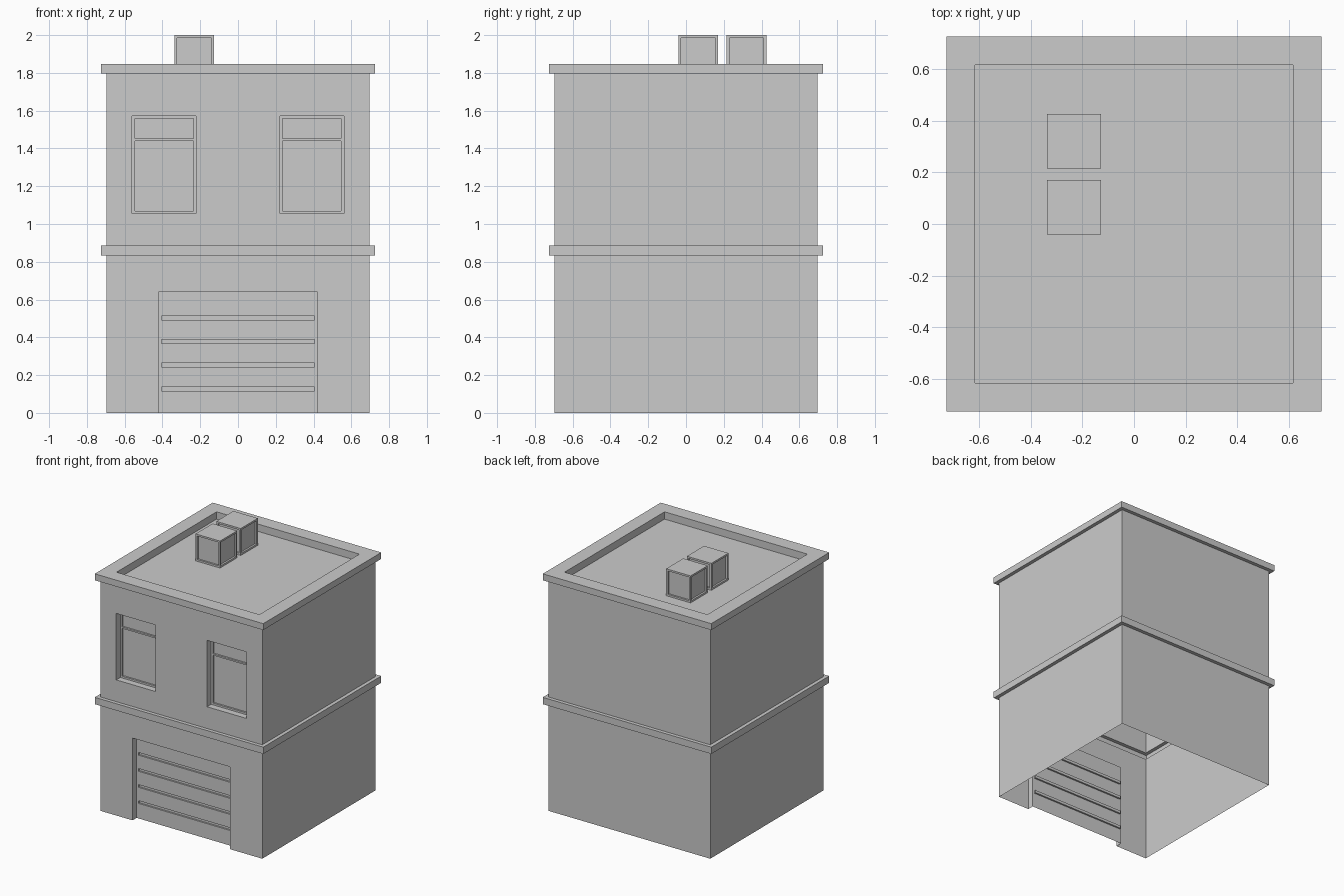
import bpy, bmesh
from mathutils import Matrix

if "Cube" in bpy.data.objects:
    bpy.data.objects.remove(bpy.data.objects["Cube"])

W, BAND, RIM = 0.697, 0.725, 0.615      # wall, ledge and roof-opening half widths
FRONT, DEPTH = -0.697, 0.05             # front wall plane, depth of openings


def square(h, z):
    return [(-h, -h, z), (h, -h, z), (h, h, z), (-h, h, z)]


def rect(x0, x1, z0, z1, y, inset=0.0):
    x0, x1, z0, z1 = x0 + inset, x1 - inset, z0 + inset, z1 - inset
    return [(x0, y, z0), (x1, y, z0), (x1, y, z1), (x0, y, z1)]


def add(bm, pts, m):
    bm.faces.new([bm.verts.new(m @ bm_vec(p)) for p in pts])


def bm_vec(p):
    return Matrix.Translation(p).translation


def loft(bm, loops, cap=True, skip=(), m=Matrix()):
    """Join a row of four-point loops; skip leaves out numbered sides."""
    for a, b in zip(loops, loops[1:]):
        for i in range(4):
            if i not in skip:
                j = (i + 1) % 4
                add(bm, (a[i], a[j], b[j], b[i]), m)
    if cap:
        add(bm, loops[-1], m)


def panel(bm, xs, zs, holes, y):
    """Front-facing grid of quads with some cells left open."""
    for i in range(len(xs) - 1):
        for k in range(len(zs) - 1):
            if (i, k) not in holes:
                add(bm, rect(xs[i], xs[i + 1], zs[k], zs[k + 1], y), Matrix())


def finish(name, bm):
    bmesh.ops.remove_doubles(bm, verts=bm.verts, dist=1e-5)
    me = bpy.data.meshes.new(name)
    bm.to_mesh(me)
    bm.free()
    bpy.context.collection.objects.link(bpy.data.objects.new(name, me))


# lower storey, open underneath, with the garage opening
bm = bmesh.new()
loft(bm, [square(W, 0), square(W, 0.833)], cap=False, skip=(0,))
panel(bm, [-W, -0.42, 0.42, W], [0, 0.64, 0.833], {(1, 0)}, FRONT)
finish("lower_walls", bm)

# ledge between the storeys
bm = bmesh.new()
loft(bm, [square(W, 0.833), square(BAND, 0.833), square(BAND, 0.886), square(W, 0.886)], cap=False)
finish("floor_band", bm)

# upper storey with two window openings
bm = bmesh.new()
loft(bm, [square(W, 0.886), square(W, 1.797)], cap=False, skip=(0,))
panel(bm, [-W, -0.56, -0.222, 0.222, 0.56, W], [0.886, 1.055, 1.572, 1.797], {(1, 1), (3, 1)}, FRONT)
finish("upper_walls", bm)

# roof rim and sunken flat roof
bm = bmesh.new()
loft(bm, [square(W, 1.797), square(BAND, 1.797), square(BAND, 1.847),
          square(RIM, 1.847), square(RIM, 1.79)])
finish("roof", bm)

# garage door: jambs, then a panel with four sunken grooves
bm = bmesh.new()
y = FRONT + DEPTH
door = (-0.42, 0.42, 0, 0.64)
loft(bm, [rect(*door, FRONT), rect(*door, y)], cap=False, skip=(0,))
zs = [0]
for k in range(4):
    z = 0.117 + 0.125 * k
    zs += [z, z + 0.021]
    groove = (-0.405, 0.405, z, z + 0.021)
    loft(bm, [rect(*groove, y), rect(*groove, y + 0.013)])
panel(bm, [-0.42, -0.405, 0.405, 0.42], zs + [0.64], {(1, 1), (1, 3), (1, 5), (1, 7)}, y)
finish("garage_door", bm)

# windows: reveal, frame and two sunken panes
for name, x0, x1 in (("window_left", -0.56, -0.222), ("window_right", 0.222, 0.56)):
    bm = bmesh.new()
    win = (x0, x1, 1.055, 1.572)
    loft(bm, [rect(*win, FRONT), rect(*win, y)], cap=False)
    a, b = x0 + 0.014, x1 - 0.014
    zs = [1.055, 1.069, 1.44, 1.452, 1.558, 1.572]
    panel(bm, [x0, a, b, x1], zs, {(1, 1), (1, 3)}, y)
    for k in (1, 3):
        pane = (a, b, zs[k], zs[k + 1])
        loft(bm, [rect(*pane, y), rect(*pane, y + 0.014)])
    finish(name, bm)

# two roof units with sunken side panels
s = 0.105
for n, cy in enumerate((0.065, 0.32)):
    bm = bmesh.new()
    at = Matrix.Translation((-0.232, cy, 0))
    side = (-s, s, 1.79, 2.0)
    for q in range(4):
        turn = Matrix.Rotation(q * 1.5707963, 4, 'Z')
        loft(bm, [rect(*side, -s), rect(*side, -s, 0.014), rect(*side, -s + 0.014, 0.014)], m=at @ turn)
    add(bm, square(s, 2.0), at)
    finish("roof_unit_%d" % (n + 1), bm)
